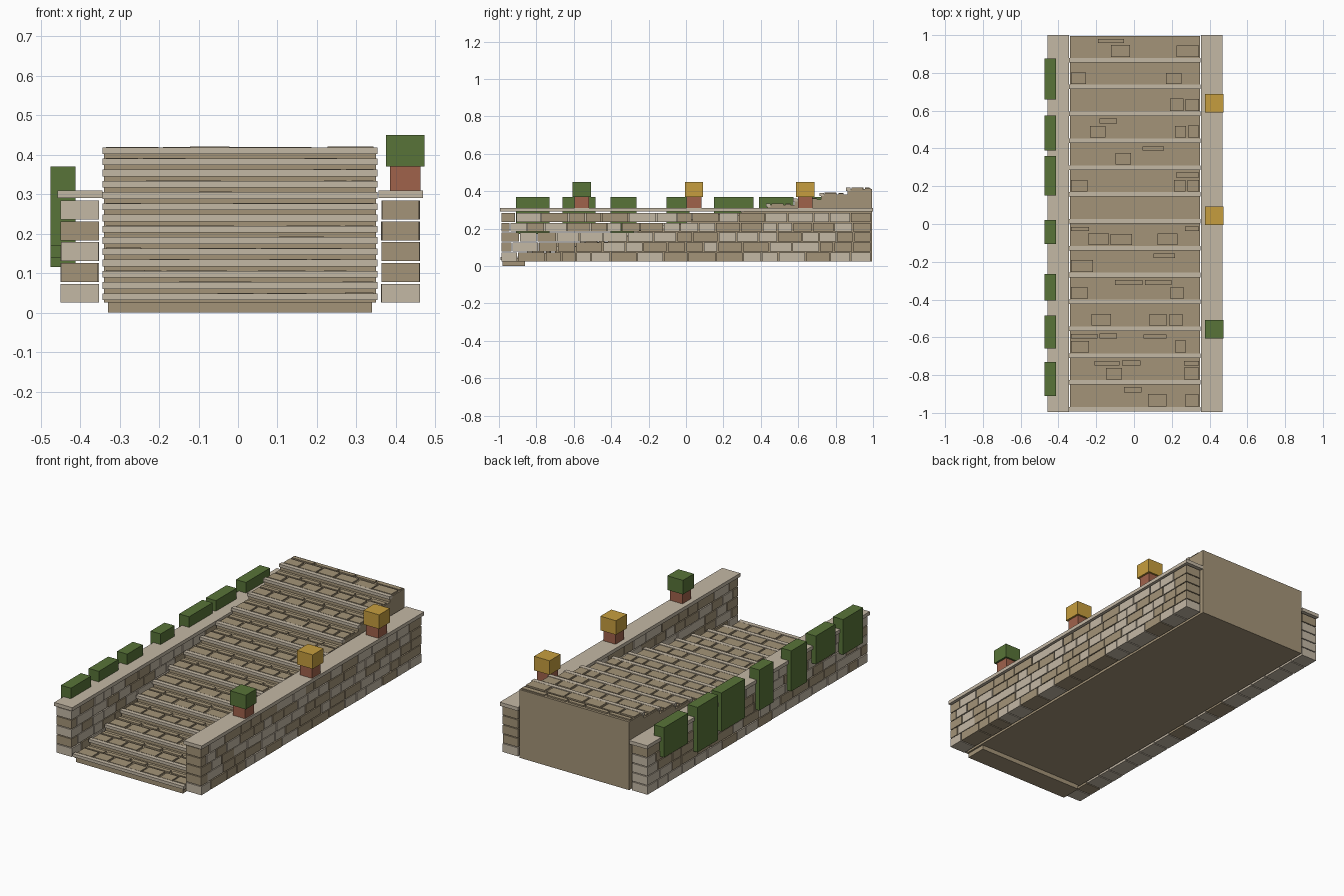
import bpy, bmesh, random
from mathutils import Matrix, Vector

if "Cube" in bpy.data.objects:
    bpy.data.objects.remove(bpy.data.objects["Cube"])

random.seed(7)


def material(name, rgb):
    lin = [((c / 255 + 0.055) / 1.055) ** 2.4 for c in rgb]
    m = bpy.data.materials.new(name)
    m.diffuse_color = (*lin, 1)
    m.use_nodes = True
    m.node_tree.nodes["Principled BSDF"].inputs["Base Color"].default_value = m.diffuse_color
    return m


TAN = material("tan stone", (164, 148, 120))
LIGHT = material("pale stone", (196, 184, 165))
GREEN = material("leaf green", (88, 116, 56))
YELLOW = material("flower yellow", (198, 158, 62))
CLAY = material("terracotta", (160, 98, 75))


def finish(name, bm, mats):
    bmesh.ops.recalc_face_normals(bm, faces=bm.faces)
    me = bpy.data.meshes.new(name)
    bm.to_mesh(me)
    bm.free()
    for m in mats:
        me.materials.append(m)
    ob = bpy.data.objects.new(name, me)
    bpy.context.collection.objects.link(ob)
    return ob


def add_box(bm, x, y, z, mat=0):
    """Add a box given (min, max) pairs on each axis."""
    lo, hi = Vector((x[0], y[0], z[0])), Vector((x[1], y[1], z[1]))
    mtx = Matrix.Translation((lo + hi) / 2) @ Matrix.Diagonal((*(hi - lo), 1))
    verts = bmesh.ops.create_cube(bm, size=1, matrix=mtx)["verts"]
    for f in {f for v in verts for f in v.link_faces}:
        f.material_index = mat


def box(name, x, y, z, mat):
    bm = bmesh.new()
    add_box(bm, x, y, z)
    finish(name, bm, [mat])


def split(a, b, shortest, longest):
    """Split the span a-b into pieces of random length."""
    cuts = [a]
    while b - cuts[-1] > longest + shortest:
        cuts.append(cuts[-1] + random.uniform(shortest, longest))
    if b - cuts[-1] > longest:
        cuts.append((cuts[-1] + b) / 2)
    cuts.append(b)
    return list(zip(cuts, cuts[1:]))


STEPS, RISE, RUN = 14, 0.0285, 0.1422
Y0, BASE, X0, X1 = -0.985, 0.025, -0.34, 0.35


def tread(i):
    return 0.412 - RISE * (STEPS - 1 - i)


# Solid staircase: side profile extruded across the width
profile = [(Y0, BASE)]
for i in range(STEPS):
    y = Y0 + RUN * i
    y_next = Y0 + RUN * (i + 1) if i < STEPS - 1 else 0.995
    profile += [(y, tread(i)), (y_next, tread(i))]
profile.append((0.995, BASE))
bm = bmesh.new()
face = bm.faces.new([bm.verts.new((X0, y, z)) for y, z in profile])
ext = bmesh.ops.extrude_face_region(bm, geom=[face])
bmesh.ops.translate(bm, vec=(X1 - X0, 0, 0),
                    verts=[v for v in ext["geom"] if isinstance(v, bmesh.types.BMVert)])
finish("stair_body", bm, [TAN])

# Bottom block under the first step
box("bottom_step_block", (X0 + 0.01, X1 - 0.01), (-0.98, -0.86), (0, BASE), TAN)

# Pale nosing along each step edge
bm = bmesh.new()
for i in range(STEPS):
    y = Y0 + RUN * i
    add_box(bm, (X0 - 0.003, X1 + 0.003), (y - 0.008, y + 0.016),
            (tread(i) - 0.010, tread(i) + 0.007))
finish("step_nosings", bm, [LIGHT])

# Two rows of paving stones on each tread
bm = bmesh.new()
for i in range(STEPS):
    y = Y0 + RUN * i
    for y_a, y_b, short, long in ((0.020, 0.085, 0.09, 0.13), (0.094, 0.122, 0.10, 0.16)):
        for a, b in split(X0, X1, short, long):
            top = tread(i) + random.uniform(0.005, 0.009)
            add_box(bm, (a + 0.006, b - 0.006),
                    (y + y_a, y + y_b - random.uniform(0, 0.006)),
                    (tread(i) - 0.005, top))
finish("tread_stones", bm, [TAN])

# Side walls: five courses of loose blocks and a coping slab
for side, x_a, x_b in (("left", -0.45, -0.352), ("right", 0.363, 0.461)):
    bm = bmesh.new()
    for row in range(5):
        z = BASE + row * 0.0527
        bias = 0.6 if row % 2 else 0.4
        first = -0.99 + (0.09, 0.06, 0.10, 0.05, 0.08)[row]
        for a, b in [(-0.99, first)] + split(first, 0.99, 0.075, 0.15):
            d = random.uniform(0, 0.003)
            add_box(bm, (x_a + d, x_b - d), (a + 0.003, b - 0.003),
                    (z, z + 0.048), int(random.random() > bias))
    finish(side + "_wall_blocks", bm, [TAN, LIGHT])
    box(side + "_wall_coping", (x_a - 0.007, x_b + 0.008), (-0.995, 1.0), (0.29, 0.31), LIGHT)

# Ivy hanging over the left wall: (y from, y to, hanging length)
ivy = [(0.66, 0.875, 0.17), (0.39, 0.575, 0.255), (0.15, 0.36, 0.22), (-0.105, 0.02, 0.23),
       (-0.405, -0.265, 0.23), (-0.66, -0.485, 0.16), (-0.91, -0.73, 0.20)]
for n, (a, b, drop) in enumerate(ivy, 1):
    box(f"ivy_{n}", (-0.475, -0.412), (a, b), (0.37 - drop, 0.37), GREEN)

# Potted plants on the right wall
for n, (y, mat) in enumerate(((-0.557, GREEN), (0.043, YELLOW), (0.638, YELLOW)), 1):
    box(f"pot_{n}", (0.385, 0.462), (y - 0.039, y + 0.039), (0.31, 0.37), CLAY)
    box(f"plant_{n}", (0.375, 0.473), (y - 0.049, y + 0.049), (0.37, 0.45), mat)
